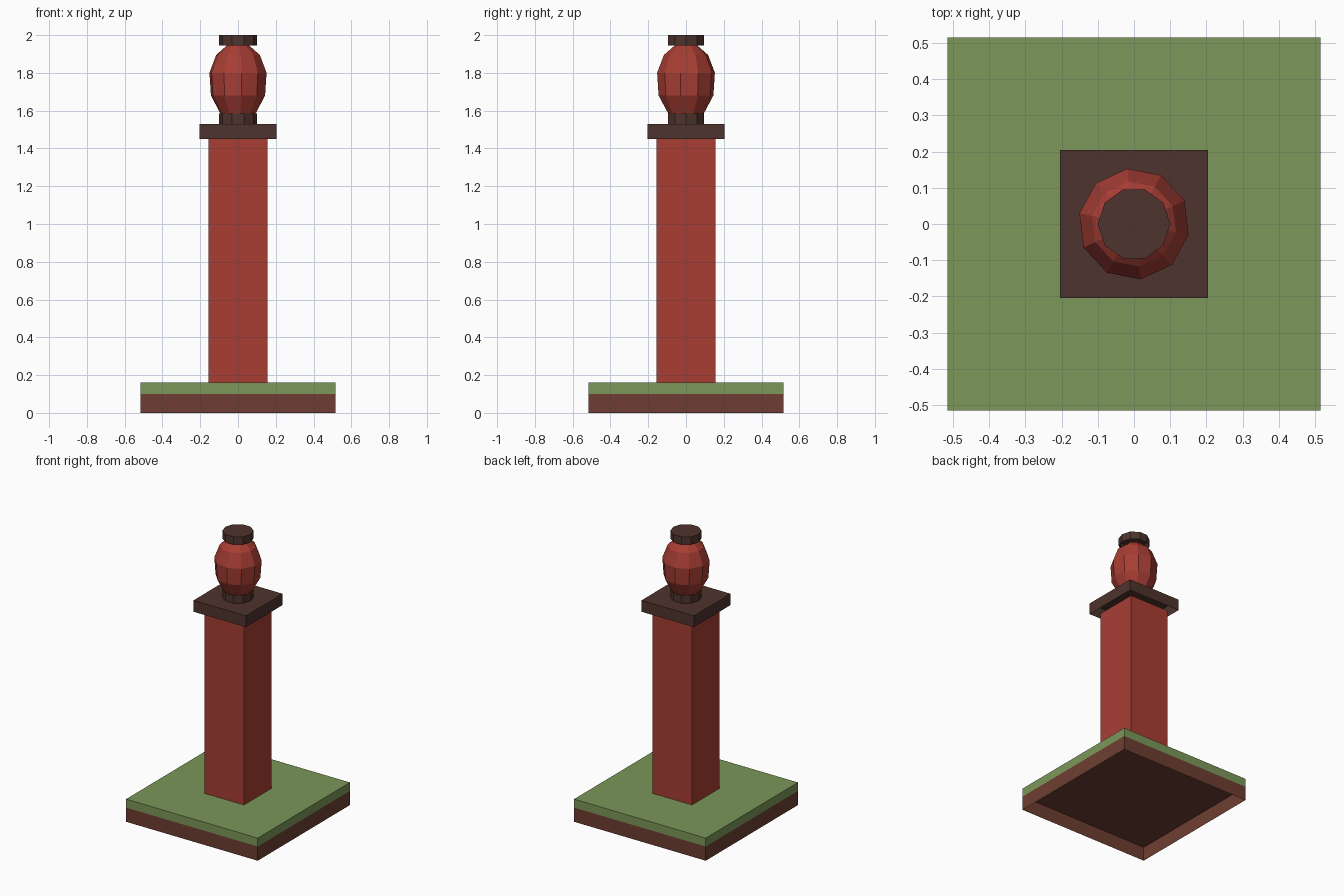
import bpy
import bmesh
import math

default = bpy.data.objects.get("Cube")
if default:
    bpy.data.objects.remove(default, do_unlink=True)


def material(name, rgb):
    mat = bpy.data.materials.new(name)
    mat.use_nodes = True
    color = (*rgb, 1.0)
    mat.diffuse_color = color
    mat.node_tree.nodes["Principled BSDF"].inputs["Base Color"].default_value = color
    return mat


RED = material("brick red", (0.39, 0.048, 0.034))
GREEN = material("grass green", (0.20, 0.31, 0.10))
SOIL = material("soil brown", (0.156, 0.048, 0.032))
DARK = material("dark brown", (0.076, 0.033, 0.026))


def lathe(name, profile, sides, angle, mat, open_bottom=False):
    """Stack rings of (radius, height) and cap the ends."""
    bm = bmesh.new()
    turns = [angle + math.tau * i / sides for i in range(sides)]
    rings = [[bm.verts.new((r * math.cos(a), r * math.sin(a), z)) for a in turns]
             for r, z in profile]
    for low, high in zip(rings, rings[1:]):
        for i in range(sides):
            j = (i + 1) % sides
            bm.faces.new((low[i], low[j], high[j], high[i]))
    bm.faces.new(rings[-1])
    if not open_bottom:
        bm.faces.new(rings[0][::-1])
    mesh = bpy.data.meshes.new(name)
    bm.to_mesh(mesh)
    bm.free()
    mesh.materials.append(mat)
    obj = bpy.data.objects.new(name, mesh)
    bpy.context.collection.objects.link(obj)
    return obj


def block(name, half, bottom, top, mat):
    """Square block without an underside."""
    r = half * math.sqrt(2)
    return lathe(name, [(r, bottom), (r, top)], 4, math.pi / 4, mat, True)


def collar(name, bottom, top):
    """Ten-sided disc."""
    return lathe(name, [(0.1, bottom), (0.1, top)], 10, 0, DARK, True)


# Ground slab and post
block("soil_base", 0.515, 0.0, 0.1, SOIL)
block("grass_layer", 0.515, 0.1, 0.16, GREEN)
block("post", 0.155, 0.16, 1.45, RED)
block("post_cap", 0.205, 1.45, 1.53, DARK)

# Lantern with a collar at each end
collar("lower_collar", 1.53, 1.585)
lathe("lantern", [(0.095, 1.585), (0.146, 1.68), (0.154, 1.80),
                  (0.118, 1.895), (0.06, 1.945)],
      10, math.radians(-11), RED)
collar("upper_collar", 1.945, 2.0)
